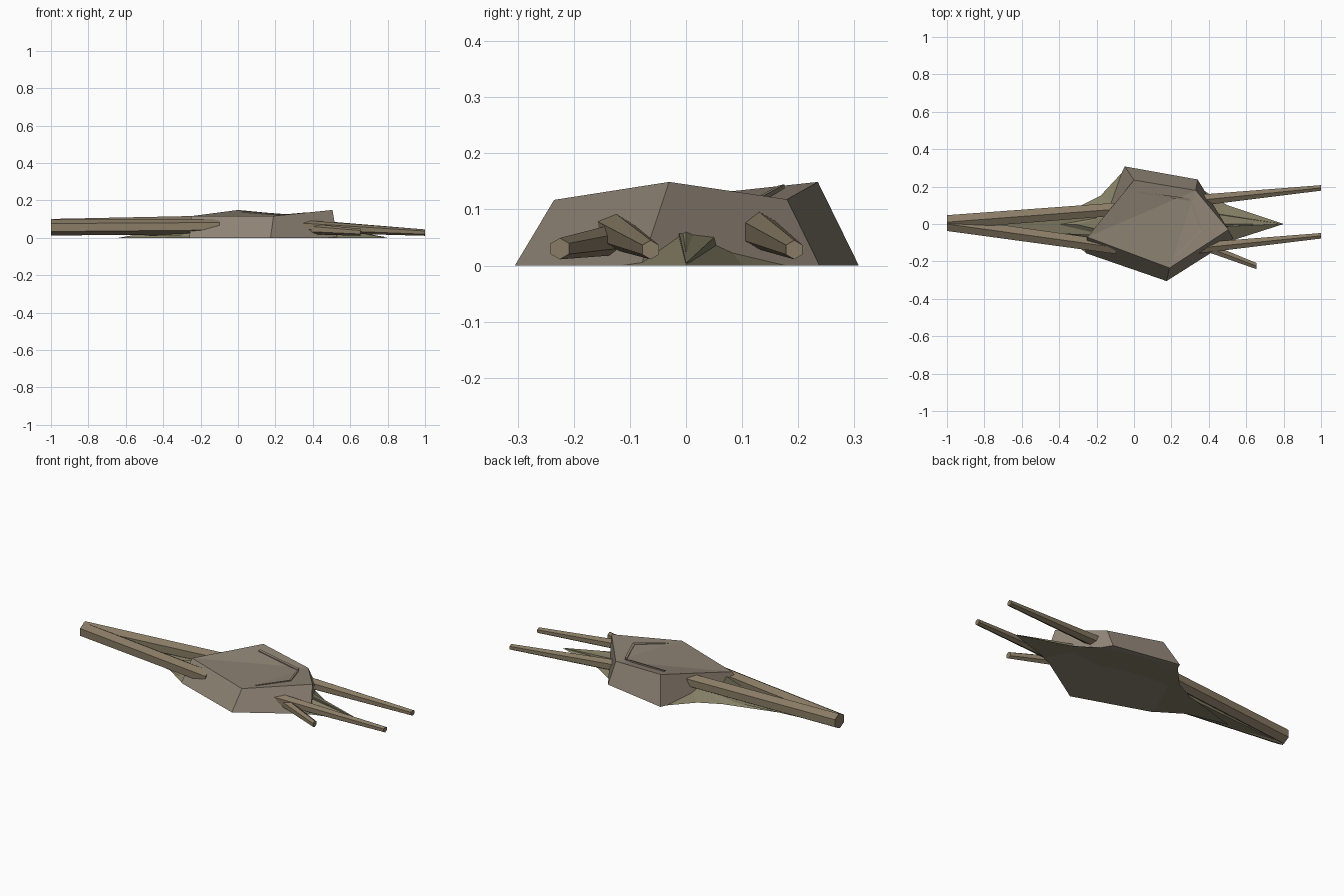
import bpy, math
from mathutils import Vector

if "Cube" in bpy.data.objects:
    bpy.data.objects.remove(bpy.data.objects["Cube"])


def material(name, rgb):
    m = bpy.data.materials.new(name)
    m.diffuse_color = (*rgb, 1)
    m.use_nodes = True
    m.node_tree.nodes["Principled BSDF"].inputs["Base Color"].default_value = m.diffuse_color
    return m


STONE = material("stone", (0.27, 0.225, 0.175))
WOOD = material("wood", (0.25, 0.2, 0.13))
MOSS = material("moss", (0.23, 0.21, 0.13))


def mesh_object(name, verts, faces, mat):
    me = bpy.data.meshes.new(name)
    me.from_pydata(verts, [], faces)
    me.materials.append(mat)
    ob = bpy.data.objects.new(name, me)
    bpy.context.collection.objects.link(ob)
    return ob


def log(name, a, b, ra, rb, sides=6):
    """Tapered prism from a to b, both ends cut square to the x axis."""
    a, b = Vector(a), Vector(b)
    verts = []
    for c, r in ((a, ra), (b, rb)):
        for i in range(sides):
            t = 2 * math.pi * (i + 0.5) / sides
            verts.append(c + Vector((0, r * math.cos(t), r * math.sin(t))))
    n = sides
    faces = [(i, (i + 1) % n, n + (i + 1) % n, n + i) for i in range(n)]
    faces += [tuple(range(n))[::-1], tuple(range(n, 2 * n))]
    return mesh_object(name, verts, faces, WOOD)


# Main boulder: five sided, flat base, folded top
base = [(-.05, .308, 0), (.34, .238, 0), (.53, -.08, 0), (.174, -.305, 0), (-.26, -.155, 0)]
top = [(0, .235, .149), (.33, .18, .118), (.505, -.03, .149), (.19, -.235, .117), (-.25, -.07, .116)]
sides = [(i, 5 + i, 5 + (i + 1) % 5, (i + 1) % 5) for i in range(5)]
mesh_object("boulder", base + top,
            sides + [(0, 1, 2, 3, 4), (5, 9, 6), (6, 9, 8), (6, 8, 7)], STONE)


# Thin chipped ledges on the top of the boulder
def ledge(name, p, q, w=.006, h=.004):
    p, q = Vector(p), Vector(q)
    side = (q - p).cross(Vector((0, 0, 1))).normalized() * w
    up = Vector((0, 0, h))
    ring = [p - side - up, p + side - up, p + side + up * .3, p - side + up]
    ring += [v + q - p for v in ring]
    f = [(i, (i + 1) % 4, 4 + (i + 1) % 4, 4 + i) for i in range(4)]
    mesh_object(name, ring, f + [(3, 2, 1, 0), (4, 5, 6, 7)], STONE)


ledge("ledge_right", (.305, .12, .1205), (.36, -.03, .132))
ledge("ledge_front", (.36, -.03, .132), (.23, -.165, .120))
ledge("ledge_back", (.02, .17, .141), (.3, .13, .119))

# Long logs on the left, converging at the tip
log("left_log_back", (-1, .010, .058), (-.08, .080, .080), .043, .040)
log("left_log_front", (-1, .000, .055), (-.10, -.125, .062), .043, .040)

# Slender logs on the right
log("right_log_back", (.33, .125, .065), (1, .193, .028), .035, .017)
log("right_log_front", (.28, -.135, .065), (1, -.063, .028), .035, .017)
log("right_log_short", (.34, -.105, .050), (.655, -.225, .030), .030, .019)


# Moss: low pointed mats with a ridge, spreading from under the boulder
def mound(name, outline, peaks_z, inner):
    n = len(outline)
    verts = [(x, y, 0) for x, y in outline]
    cx, cy = .1, 0
    verts += [(cx + (x - cx) * inner, cy + (y - cy) * inner, peaks_z) for x, y in outline]
    faces = [(i, (i + 1) % n, n + (i + 1) % n, n + i) for i in range(n)]
    faces += [tuple(range(n))[::-1], tuple(range(n, 2 * n))]
    mesh_object(name, verts, faces, MOSS)


mound("moss_mat", [(.8, 0), (.5, .1), (.34, .2), (-.05, .29), (-.18, .15), (-.3, .09),
                   (-.64, -.005), (-.4, -.06), (-.26, -.15), (.1, -.2), (.42, -.14), (.55, -.08)],
      .06, .55)


def spike(name, tip, root):
    mesh_object(name, [tip] + root, [(0, i + 1, i % 4 + 2 if i < 3 else 1) for i in range(4)]
                + [(4, 3, 2, 1)], MOSS)


# Pointed tufts
spike("tuft_right", (.79, 0, .004), [(.42, -.02, .01), (.42, .065, .01), (.42, .055, .055), (.42, -.015, .07)])
spike("tuft_left", (-.98, 0, .02), [(-.2, .07, .01), (-.2, -.1, .01), (-.2, -.07, .04), (-.2, .05, .06)])
spike("tuft_front", (-.48, -.045, .01), [(-.18, -.06, .01), (-.18, -.15, .01), (-.18, -.12, .05), (-.18, -.06, .1)])
